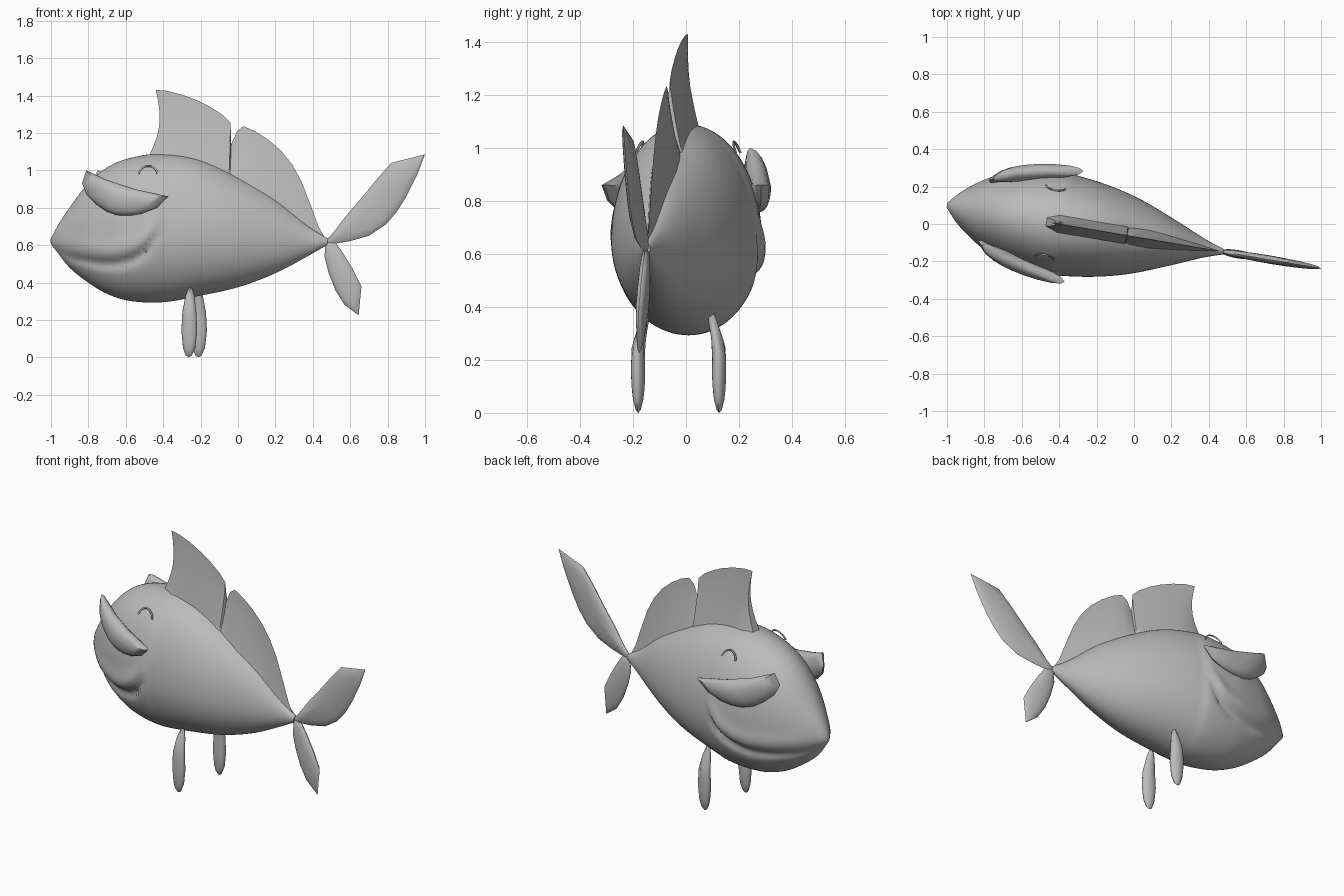
import bpy, bmesh, math
from mathutils import Matrix, Vector

if "Cube" in bpy.data.objects:
    bpy.data.objects.remove(bpy.data.objects["Cube"])

grey = bpy.data.materials.new("plain grey")
grey.diffuse_color = (0.5, 0.5, 0.5, 1)
grey.use_nodes = True
grey.node_tree.nodes["Principled BSDF"].inputs["Base Color"].default_value = grey.diffuse_color

# The whole fish is turned a little about the vertical through PIVOT_X
TURN, PIVOT_X = math.radians(-9.6), -0.4
PLACE = (Matrix.Translation((PIVOT_X, 0, 0)) @ Matrix.Rotation(TURN, 4, 'Z')
         @ Matrix.Translation((-PIVOT_X, 0, 0)))


def along(x):
    """Length along the fish's own axis for a given world x on its centre plane."""
    return (x - PIVOT_X) / math.cos(TURN) + PIVOT_X


def finish(name, bm, angle=45):
    bmesh.ops.recalc_face_normals(bm, faces=bm.faces)
    bm.transform(PLACE)
    mesh = bpy.data.meshes.new(name)
    bm.to_mesh(mesh)
    bm.free()
    mesh.materials.append(grey)
    ob = bpy.data.objects.new(name, mesh)
    bpy.context.collection.objects.link(ob)
    bpy.ops.object.select_all(action='DESELECT')
    ob.select_set(True)
    bpy.context.view_layer.objects.active = ob
    bpy.ops.object.shade_smooth_by_angle(angle=math.radians(angle))


def spline(table, x):
    """Smooth interpolation of table rows, keyed by their first value."""
    i = max(k for k in range(len(table) - 1) if table[k][0] <= x or k == 0)
    p, q = table[i], table[i + 1]
    o, r = table[max(i - 1, 0)], table[min(i + 2, len(table) - 1)]
    h = q[0] - p[0]
    t = min(max((x - p[0]) / h, 0), 1)
    out = []
    for k in range(1, len(p)):
        m0 = (q[k] - o[k]) / (q[0] - o[0]) * h
        m1 = (r[k] - p[k]) / (r[0] - p[0]) * h
        out.append((2*t**3 - 3*t**2 + 1) * p[k] + (t**3 - 2*t**2 + t) * m0
                   + (3*t**2 - 2*t**3) * q[k] + (t**3 - t**2) * m1)
    return out


# Body stations: x, bottom, widest height, top, half width
BODY = [(-1.0, .605, .62, .635, .012), (-.96, .555, .62, .71, .055),
        (-.9, .48, .625, .80, .105), (-.8, .40, .63, .93, .17),
        (-.7, .34, .64, 1.015, .213), (-.58, .302, .65, 1.065, .25),
        (-.4, .295, .655, 1.09, .272), (-.2, .33, .65, 1.06, .252),
        (0, .375, .64, .97, .203), (.2, .45, .63, .85, .125),
        (.38, .545, .62, .70, .048), (.48, .603, .62, .635, .014)]
SMILE = [(-1.0, .60), (-.93, .55), (-.8, .515), (-.62, .50), (-.47, .55), (-.37, .67)]


def body():
    bm, rings, seg, count = bmesh.new(), [], 96, 72
    for i in range(count + 1):
        x = -1 + 1.48 * i / count
        low, mid, top, half = spline(BODY, x)
        half *= 1.0 + .035 / (1 + math.exp((x + .36) / .006))      # gill edge
        fade = min(max((-.36 - x) / .08, 0), 1) * min((x + 1) / .06, 1)
        ring = []
        for j in range(seg):
            a = 2 * math.pi * j / seg
            s = math.sin(a)
            z = mid + s * ((top - mid) if s > 0 else (mid - low))
            d = z - spline(SMILE, x)[0]
            # cheek swelling above a creased mouth
            puff = .06 * math.exp(-((d - .07) / .05)**2) - .10 * math.exp(-(d / .026)**2)
            y = half * math.cos(a) * (1 + fade * puff)
            ring.append(bm.verts.new((along(x), y, z)))
        rings.append(ring)
    for r0, r1 in zip(rings, rings[1:]):
        for j in range(seg):
            k = (j + 1) % seg
            bm.faces.new((r0[j], r0[k], r1[k], r1[j]))
    bm.faces.new(rings[0])
    bm.faces.new(rings[-1])
    finish("body", bm, 60)


def blade(name, outline, thick, place):
    """Pillow-shaped fin: both sides swell from a sharp outline in (x, z)."""
    bm, n = bmesh.new(), len(outline)
    cx = sum(p[0] for p in outline) / n
    cz = sum(p[1] for p in outline) / n

    def ring(s, side):
        t = side * thick * math.sqrt(1 - s * s)
        return [bm.verts.new(place(cx + (x - cx) * s, cz + (z - cz) * s, t))
                for x, z in outline]
    rim = ring(1, 0)
    for side in (-1, 1):
        prev = rim
        for s in (.93, .75, .5, .25):
            cur = ring(s, side)
            for j in range(n):
                k = (j + 1) % n
                bm.faces.new((prev[j], prev[k], cur[k], cur[j]))
            prev = cur
        tip = bm.verts.new(place(cx, cz, side * thick))
        for j in range(n):
            bm.faces.new((prev[j], prev[(j + 1) % n], tip))
    finish(name, bm, 50)


# Dorsal fin: wedge-shaped strip with a notch; rows run from crest down into the back
CREST = [(-.44, 1.43), (-.38, 1.425), (-.3, 1.405), (-.22, 1.375), (-.15, 1.34),
         (-.08, 1.295), (-.04, 1.255), (-.036, 1.14), (-.005, 1.21), (.03, 1.235),
         (.09, 1.21), (.16, 1.165), (.23, 1.105), (.29, 1.03), (.34, .94),
         (.39, .81), (.43, .70), (.47, .63)]


def dorsal_fin():
    bm, cols, rows = bmesh.new(), [], 8
    for i, (x, z) in enumerate(CREST):
        bow = .045 * max(0, 1 - i / 5)
        foot_x = x - .05 * max(0, 1 - i / 5)
        base = spline(BODY, x)[2] - .05
        width = .055 if x < .1 else .055 * max(.15, (.5 - x) / .4)
        width *= .5 if i == 0 else 1
        loop = []
        for side in (1, -1):
            for r in (range(rows + 1) if side > 0 else range(rows, 0, -1)):
                t = r / rows
                px = x + (foot_x - x) * t + bow * math.sin(math.pi * t)
                loop.append(bm.verts.new((along(px), side * width * t**1.3,
                                          z + (base - z) * t)))
        cols.append(loop)
    n = len(cols[0])
    for a, b in zip(cols, cols[1:]):
        for j in range(n):
            k = (j + 1) % n
            bm.faces.new((a[j], a[k], b[k], b[j]))
    bm.faces.new(cols[0])
    bm.faces.new(cols[-1])
    finish("dorsal_fin", bm, 40)


body()
dorsal_fin()

# Tail lobes
UPPER = [(.455, .61), (.50, .655), (.58, .76), (.65, .84), (.74, .95), (.82, 1.04),
         (.9, 1.06), (1.0, 1.085), (.96, .98), (.9, .86), (.85, .78), (.79, .71),
         (.7, .65), (.6, .622), (.5, .605)]
LOWER = [(.47, .62), (.462, .54), (.485, .45), (.52, .36), (.57, .28), (.645, .225),
         (.66, .38), (.615, .47), (.56, .56), (.52, .615)]
for label, shape in (("tail_upper_lobe", UPPER), ("tail_lower_lobe", LOWER)):
    blade(label, shape, .022, lambda x, z, t: (along(x), t, z))

# Paired parts on each side
PECTORAL = [(-.787, 1.0), (-.67, .95), (-.51, .90), (-.32, .86), (-.385, .80),
            (-.47, .768), (-.54, .757), (-.61, .76), (-.67, .78), (-.73, .82),
            (-.785, .87), (-.812, .93)]
PELVIC = [(-.232, .40), (-.208, .33), (-.194, .24), (-.189, .14), (-.2, .05),
          (-.218, .01), (-.235, 0), (-.252, .01), (-.266, .05), (-.275, .14),
          (-.270, .24), (-.256, .33)]
for side, label in ((-1, "near"), (1, "far")):
    blade(label + "_pectoral_fin", PECTORAL, .045, lambda x, z, t: (
        x, side * (.165 + .135 * max((x + .8) / .48, 0)**.6 + t), z))
    blade(label + "_pelvic_fin", PELVIC, .026, lambda x, z, t: (
        x, side * (.155 - max(0, z - .25) * .25 + t), z))

    # Closed smiling eye: thin arched tube
    bm, loops = bmesh.new(), []
    for i in range(13):
        a = math.radians(170 - 160 * i / 12)
        out = Vector((math.cos(a), 0, math.sin(a)))
        centre = Vector((-.45 + .052 * out.x, side * (.195 - .02 * out.z), .972 + .052 * out.z))
        loops.append([bm.verts.new(centre + .005 * (out * math.cos(b) + Vector((0, math.sin(b), 0))))
                      for b in (k * math.pi / 3 for k in range(6))])
    for p, q in zip(loops, loops[1:]):
        for j in range(6):
            k = (j + 1) % 6
            bm.faces.new((p[j], p[k], q[k], q[j]))
    bm.faces.new(loops[0])
    bm.faces.new(loops[-1])
    finish(label + "_eye", bm, 60)
